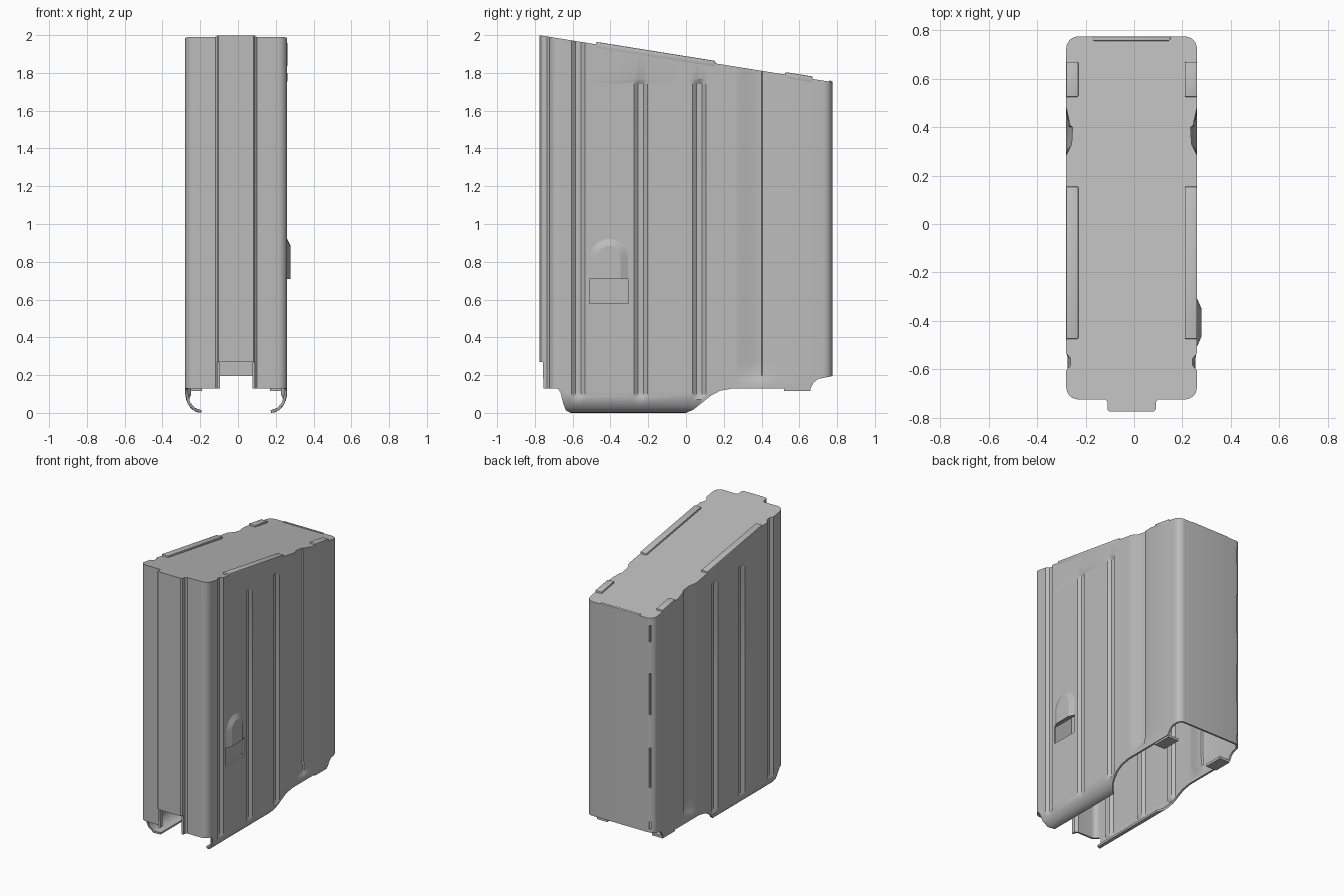
import bpy, bmesh, math
from mathutils import Vector

if "Cube" in bpy.data.objects:
    bpy.data.objects.remove(bpy.data.objects["Cube"], do_unlink=True)

steel = bpy.data.materials.new("grey_steel")
steel.use_nodes = True
GREY = (0.5, 0.5, 0.5, 1)
steel.diffuse_color = GREY
steel.node_tree.nodes["Principled BSDF"].inputs["Base Color"].default_value = GREY

SHIFT = -0.01          # the box sits slightly off centre, the catch bump balances it
HALF, FRONT, BACK, RAD = 0.27, -0.725, 0.775, 0.05


def interp(pts, v):
    """Piecewise linear lookup, clamped at the ends."""
    if v <= pts[0][0]:
        return pts[0][1]
    for (a, fa), (b, fb) in zip(pts, pts[1:]):
        if v <= b:
            return fa + (fb - fa) * (v - a) / (b - a)
    return pts[-1][1]


def roof(y):
    return 2.0 - 0.16 * (y + 0.78)


# Lower edge of the walls, seen from the side
BOTTOM = [(-.757, .27), (-.755, .13), (-.68, .13), (-.665, .11), (-.65, .05),
          (-.635, .012), (-.61, 0), (0, 0), (.04, .018), (.08, .05), (.13, .09),
          (.18, .117), (.25, .13), (.66, .13), (.675, .16), (.7, .18), (.775, .195)]

# Pressed grooves: cross-section over y, fade over z
NARROW = [(-.035, 0), (-.014, .018), (.014, .018), (.035, 0)]
WIDE = [(.285, 0), (.33, .022), (.4, .026), (.406, .016), (.48, 0)]
GROOVES = [([(c + d, h) for d, h in NARROW], fade) for c, fade in (
    (-.57, [(.07, 0), (.1, 1)]),
    (-.24, [(.07, 0), (.1, 1), (1.74, 1), (1.77, 0)]),
    (.07, [(.07, 0), (.1, 1), (1.74, 1), (1.77, 0)]))]
GROOVES.append((WIDE, [(.16, 0), (.2, .7), (.26, 1)]))


def inset(y, z):
    """How far the side wall is pressed in: grooves plus the curled lip."""
    depth = sum(interp(p, y) * interp(f, z) for p, f in GROOVES)
    if z < 0.11:
        depth += 0.085 * (1 - math.sqrt(max(0, 1 - ((0.11 - z) / 0.11) ** 2)))
    return depth


def arc(cx, cy, a0, a1, n=6):
    angles = [math.radians(a0 + (a1 - a0) * i / n) for i in range(n + 1)]
    return [(cx + RAD * math.cos(a), cy + RAD * math.sin(a)) for a in angles]


def half_outline():
    ys = {round(y, 3) for p, _ in GROOVES for y, _ in p}
    ys |= {y for y, _ in BOTTOM if FRONT + RAD < y < BACK - RAD}
    pts = [(0, -.775), (.092, -.775), (.1, -.767), (.1, -.757), (.1, -.755),
           (.1, -.735), (.11, FRONT)]
    pts += arc(HALF - RAD, FRONT + RAD, -90, 0)
    pts += [(HALF, y) for y in sorted(ys)]
    pts += arc(HALF - RAD, BACK - RAD, 0, 90) + [(0, BACK)]
    return pts


def pressed(x, y, z):
    return x - inset(y, z) if x > HALF - 0.001 else x


def finish(name, bm, mods=(), angle=30):
    """Make the object, bake its modifiers, then shade it."""
    me = bpy.data.meshes.new(name)
    bm.to_mesh(me)
    bm.free()
    ob = bpy.data.objects.new(name, me)
    bpy.context.scene.collection.objects.link(ob)
    for kind, settings in mods:
        m = ob.modifiers.new(kind.title(), kind)
        for k, v in settings.items():
            setattr(m, k, v)
    if mods:
        dg = bpy.context.evaluated_depsgraph_get()
        baked = bpy.data.meshes.new_from_object(ob.evaluated_get(dg))
        ob.modifiers.clear()
        ob.data = baked
    ob.location.x = SHIFT
    ob.data.materials.clear()
    ob.data.materials.append(steel)
    ob.data.shade_smooth()
    ob.data.set_sharp_from_angle(angle=math.radians(angle))
    return ob


def add_box(bm, x, y, z0, z1):
    """Box over x and y ranges; z0 and z1 are functions of y."""
    ring = [(x[0], y[0]), (x[1], y[0]), (x[1], y[1]), (x[0], y[1])]
    lo = [bm.verts.new((a, b, z0(b))) for a, b in ring]
    hi = [bm.verts.new((a, b, z1(b))) for a, b in ring]
    bm.faces.new(lo[::-1])
    bm.faces.new(hi)
    for i in range(4):
        j = (i + 1) % 4
        bm.faces.new((lo[i], lo[j], hi[j], hi[i]))


def level(z):
    return lambda y: z


# Cutter: catch window in the left side and the slots of the rear corner seam
bm = bmesh.new()
add_box(bm, (.2, .35), (-.51, -.305), level(.58), level(.71))
for z0, z1 in ((.22, .27), (.52, .81), (1.05, 1.35), (1.58, 1.7)):
    add_box(bm, (-.247, -.235), (.7, .85), level(z0), level(z1))
cutter = finish("cutter", bm)
cutter.hide_render = True
cutter.location.x = 0

# Box walls: one half, mirrored, thickened and cut
LEVELS = [0, .003, .012, .025, .045, .07, .085, .1, .11, .13, .16, .18, .2, .23,
          .26, .27, 1.0, 1.74, 1.755, 1.77, 2.1]
bm = bmesh.new()
grid = []
for x, y in half_outline():
    low, top = interp(BOTTOM, y), roof(y) - 0.012
    if y < -.7 and x > .105:
        low = .13
    column = []
    for z in LEVELS:
        z = min(max(z, low), top)
        column.append(bm.verts.new((pressed(x, y, z), y, z)))
    grid.append(column)
for a, b in zip(grid, grid[1:]):
    for j in range(len(LEVELS) - 1):
        bm.faces.new((a[j], b[j], b[j + 1], a[j + 1]))
bmesh.ops.remove_doubles(bm, verts=bm.verts, dist=0.0005)
finish("box_walls", bm, [
    ("MIRROR", {"use_clip": True}),
    ("SOLIDIFY", {"thickness": 0.014, "offset": -1}),
    ("BOOLEAN", {"object": cutter, "operation": "DIFFERENCE"})])
bpy.data.objects.remove(cutter, do_unlink=True)

# Sloped floor plate closing the top
bm = bmesh.new()
right = [(pressed(x, y, 1.9), y) for x, y in half_outline()]
loop = right + [(-x, y) for x, y in right[-2:0:-1]]
plate = bm.faces.new([bm.verts.new((x, y, roof(y))) for x, y in loop])
low = bmesh.ops.extrude_face_region(bm, geom=[plate], use_keep_orig=True)
bmesh.ops.translate(bm, vec=(0, 0, -0.014),
                    verts=[v for v in low["geom"] if isinstance(v, bmesh.types.BMVert)])
bmesh.ops.recalc_face_normals(bm, faces=bm.faces)
finish("floor_plate", bm)

# Folded tabs holding the floor plate
bm = bmesh.new()
for y in ((-.475, .155), (.525, .67)):
    for x in ((.22, .271), (-.271, -.22)):
        add_box(bm, x, y, lambda v: roof(v) - .02, lambda v: roof(v) + .013)
add_box(bm, (-.16, .16), (.757, .775), lambda v: roof(v) - .01, lambda v: roof(v) + .006)
bmesh.ops.recalc_face_normals(bm, faces=bm.faces)
finish("floor_tabs", bm, [("BEVEL", {"width": 0.005, "segments": 2})])

# Small inward tabs at the open end
bm = bmesh.new()
for x in ((.18, .265), (-.265, -.18)):
    add_box(bm, x, (.52, .66), level(.116), level(.134))
bmesh.ops.recalc_face_normals(bm, faces=bm.faces)
finish("feed_tabs", bm)

# Catch bump: rounded arch, open below
bm = bmesh.new()


def arch(x, half, spring, height):
    pts = [(half, .71)]
    for i in range(13):
        a = math.pi * i / 12
        pts.append((half * math.cos(a), spring + height * math.sin(a)))
    pts.append((-half, .71))
    return [bm.verts.new((x, -.407 + y, z)) for y, z in pts]


outer, inner = arch(HALF - .002, .105, .82, .105), arch(HALF + .018, .06, .83, .055)
for i in range(len(outer) - 1):
    bm.faces.new((outer[i], outer[i + 1], inner[i + 1], inner[i]))
bm.faces.new(inner)
bmesh.ops.recalc_face_normals(bm, faces=bm.faces)
if bm.faces[:][-1].normal.x < 0:
    bmesh.ops.reverse_faces(bm, faces=bm.faces)
finish("catch_bump", bm, [("SOLIDIFY", {"thickness": 0.01, "offset": -1})], 20)
